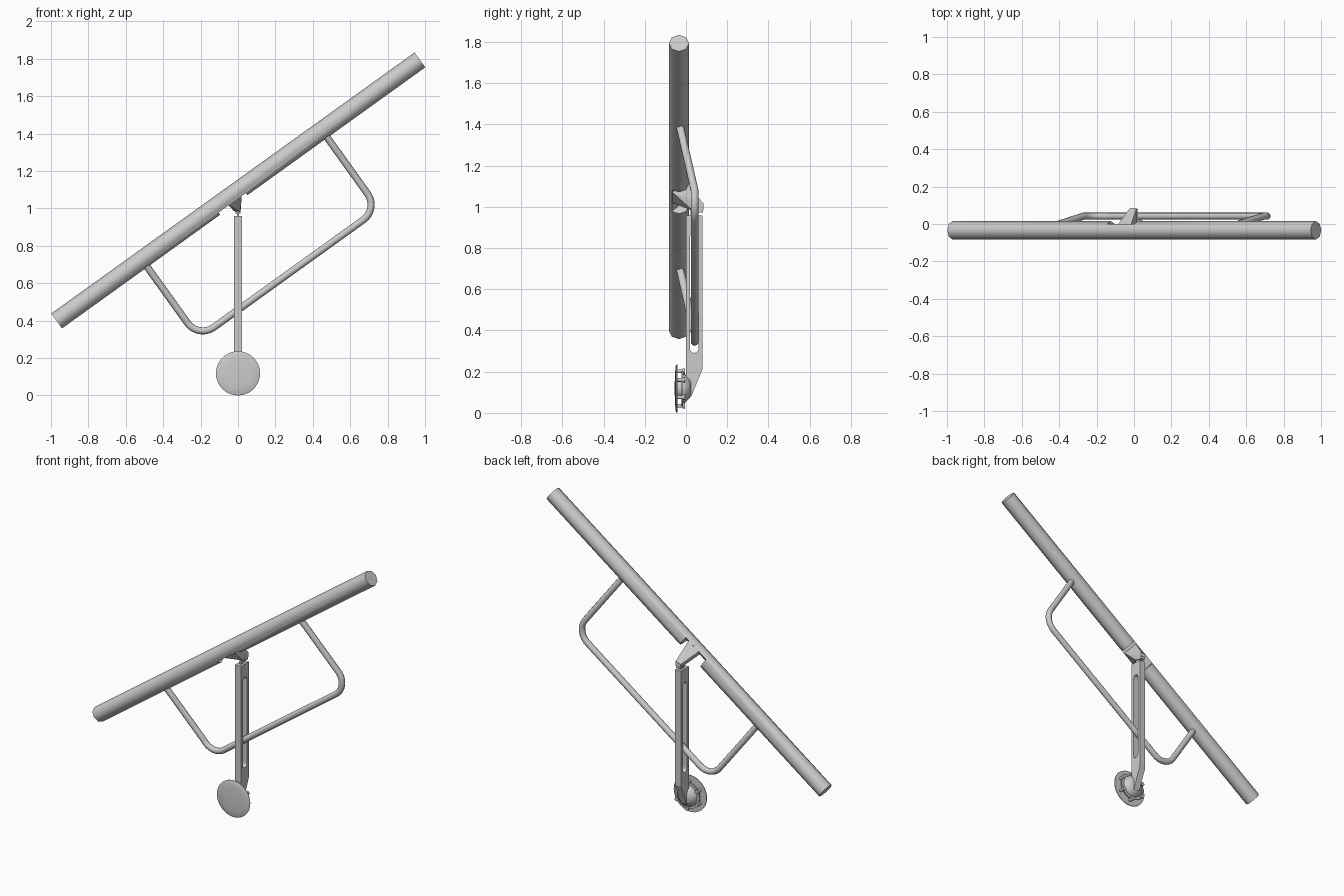
import bpy, bmesh
from math import sin, cos, pi, radians
from mathutils import Vector, Matrix

if "Cube" in bpy.data.objects:
    bpy.data.objects.remove(bpy.data.objects["Cube"])

# tilted frame of the long tube: local x along tube, y back, z up-normal
TILT = radians(35.7)
FRAME = Matrix.Translation((0.0015, -0.034, 1.096)) @ Matrix.Rotation(-TILT, 4, 'Y')
TUBE_R, DISC_Z = 0.049, 0.118


def finish(name, bm, smooth=True, matrix=None):
    bmesh.ops.remove_doubles(bm, verts=bm.verts, dist=1e-5)
    bmesh.ops.recalc_face_normals(bm, faces=bm.faces)
    if matrix:
        bm.transform(matrix)
    me = bpy.data.meshes.new(name)
    bm.to_mesh(me)
    bm.free()
    ob = bpy.data.objects.new(name, me)
    bpy.context.collection.objects.link(ob)
    activate(ob)
    if smooth:
        bpy.ops.object.shade_smooth_by_angle(angle=radians(50))
    return ob


def activate(ob):
    bpy.ops.object.select_all(action='DESELECT')
    ob.select_set(True)
    bpy.context.view_layer.objects.active = ob


def prism(name, outline, half):
    """Side (y, z) outline extruded symmetrically along x."""
    bm = bmesh.new()
    f = bm.faces.new([bm.verts.new((-half, y, z)) for y, z in outline])
    g = bmesh.ops.extrude_face_region(bm, geom=[f])['geom']
    bmesh.ops.translate(bm, vec=(2 * half, 0, 0),
                        verts=[v for v in g if isinstance(v, bmesh.types.BMVert)])
    return finish(name, bm, False)


def hull(name, points, matrix=None):
    bm = bmesh.new()
    for p in points:
        bm.verts.new(p)
    bmesh.ops.convex_hull(bm, input=bm.verts)
    return finish(name, bm, False, matrix)


def lathe(name, profile, n=32, x=0, z=DISC_Z):
    """Revolve (radius, y) points about an axis parallel to y."""
    bm = bmesh.new()
    rings = [[bm.verts.new((x + r * cos(2 * pi * i / n), y, z + r * sin(2 * pi * i / n)))
              for i in range(n)] for r, y in profile]
    for a, b in zip(rings, rings[1:]):
        for i in range(n):
            j = (i + 1) % n
            bm.faces.new((a[i], a[j], b[j], b[i]))
    bm.faces.new(rings[0])
    bm.faces.new(rings[-1])
    return finish(name, bm)


def cut(ob, cutter):
    m = ob.modifiers.new("cut", 'BOOLEAN')
    m.operation, m.solver, m.object = 'DIFFERENCE', 'EXACT', cutter
    activate(ob)
    bpy.ops.object.modifier_apply(modifier=m.name)
    bpy.data.objects.remove(cutter, do_unlink=True)


# long tilted tube with a diagonal half notch behind and below
bm = bmesh.new()
bmesh.ops.create_cone(bm, cap_ends=True, segments=8, radius1=TUBE_R, radius2=TUBE_R, depth=2.392)
bm.transform(Matrix.Rotation(pi / 2, 4, 'Y'))
tube = finish("long_tube", bm, True, FRAME)
notch = hull("notch_cutter", [(s, y, z) for s in (-0.154, 0.025)
             for y, z in ((-0.1, -0.1), (0.1, 0.1), (0.2, 0), (0, -0.2))], FRAME)
notch.hide_render = True
cut(tube, notch)

# tapered bracket from the notch to the pendulum top
base = [FRAME @ Vector((s, v + 0.0, v)) for s in (-0.088, 0.0) for v in (-0.032, 0.03)]
tip = [(-0.022, 0.085, 1.004), (0.014, 0.085, 1.016), (-0.018, 0.085, 0.99), (0.014, 0.085, 0.985),
       (-0.022, 0.035, 0.985), (0.012, 0.035, 0.98)]
hull("bracket", base + tip)

# thin hanger and clamp between bracket and bar
prism("hanger", [(0.022, 0.95), (0.06, 0.95), (0.06, 0.99), (0.022, 0.99)], 0.006)
prism("hanger_clamp", [(0.055, 0.972), (0.082, 0.972), (0.082, 0.995), (0.055, 0.995)], 0.014)

# slotted pendulum bar, bent forward at its foot
bar = prism("pendulum_bar", [(0, 0.958), (0.081, 0.958), (0.081, 0.215), (0.025, 0.078),
                             (0.0, 0.09), (0.0, 0.2)], 0.021)
slot = [(0.04 + 0.021 * cos(a), 0.312 + 0.021 * sin(a)) for a in [pi + pi * i / 8 for i in range(9)]]
slot += [(0.04 + 0.021 * cos(a), 0.85 + 0.021 * sin(a)) for a in [pi * i / 8 for i in range(9)]]
slot_cutter = prism("slot_cutter", slot, 0.1)
slot_cutter.hide_render = True
cut(bar, slot_cutter)

# bent wire handle: straight legs, filleted corners
S0, S1, U, R, Y = -0.634, 0.551, 0.518, 0.1, 0.076
path = [(S0, 0, -0.01)]
path += [(S0 + R - R * cos(a), Y, -(U - R + R * sin(a))) for a in [pi / 2 * i / 8 for i in range(9)]]
path += [(S1 - R + R * sin(a), Y, -(U - R + R * cos(a))) for a in [pi / 2 * i / 8 for i in range(9)]]
path += [(S1, 0, -0.01)]
cu = bpy.data.curves.new("wire_handle", 'CURVE')
cu.dimensions, cu.bevel_depth, cu.bevel_resolution, cu.use_fill_caps = '3D', 0.019, 3, True
sp = cu.splines.new('POLY')
sp.points.add(len(path) - 1)
for p, co in zip(sp.points, path):
    p.co = (*(FRAME @ Vector(co)), 1)
sp.use_smooth = True
wire = bpy.data.objects.new("wire_handle", cu)
bpy.context.collection.objects.link(wire)

# shallow domed disc facing front
lathe("disc", [(0.004, -0.055), (0.04, -0.0545), (0.08, -0.053), (0.108, -0.05), (0.118, -0.046),
               (0.117, -0.042), (0.1, -0.042)], 40)

# hub and clamp ring behind the disc
lathe("hub", [(0.05, -0.045), (0.05, -0.022), (0.07, -0.018), (0.07, -0.006), (0.05, 0.015), (0.035, 0.024)], 24)
lathe("hub_ring", [(0.068, -0.022), (0.086, -0.022), (0.086, -0.014), (0.068, -0.014)], 24)
for i in range(6):
    a = pi / 2 + i * pi / 3
    lathe(f"stud_{i + 1}", [(0.009, -0.045), (0.009, -0.016), (0.013, -0.016), (0.013, -0.004)], 8,
          0.084 * cos(a), DISC_Z + 0.084 * sin(a))
